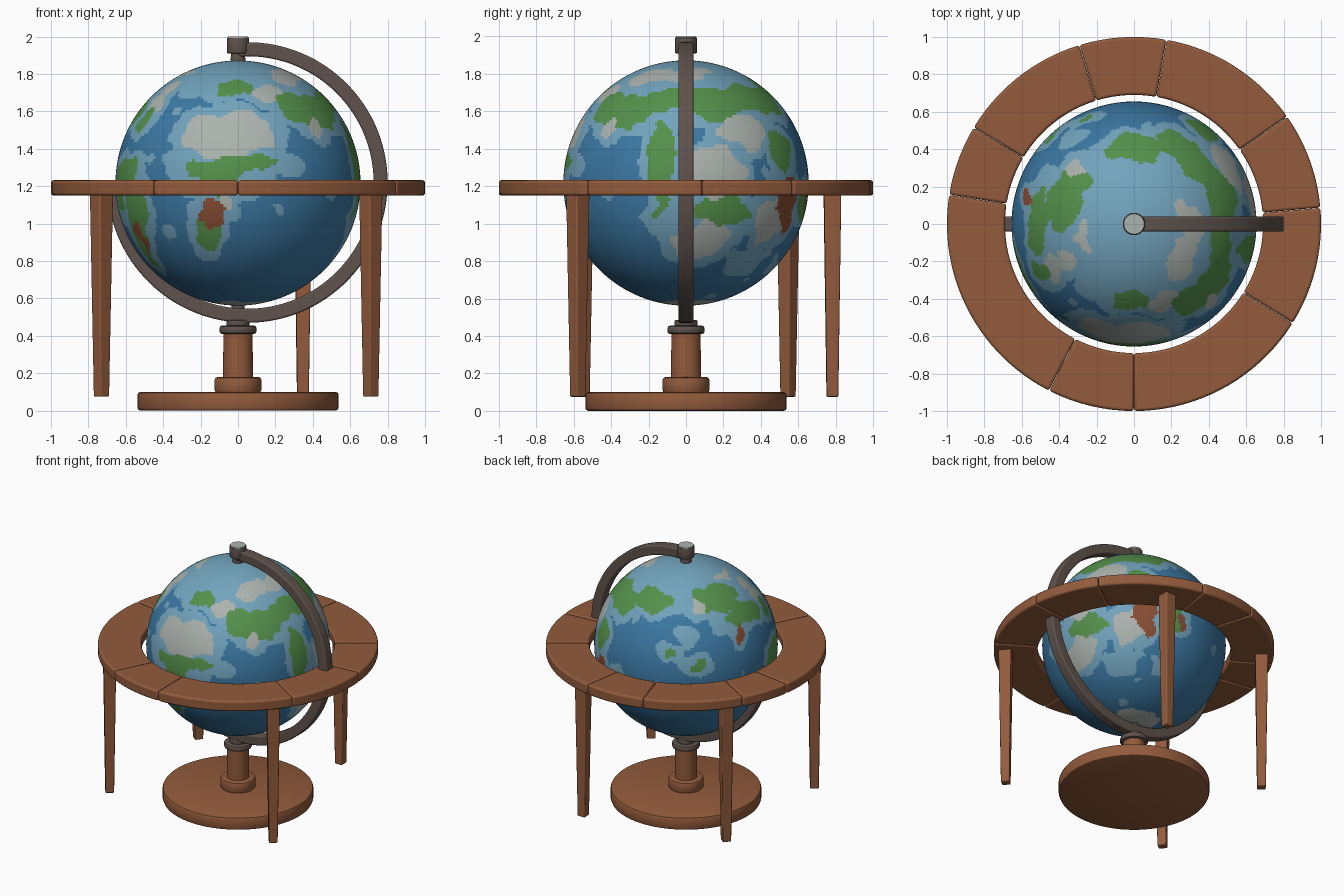
import bpy, bmesh, math
from mathutils import Vector, noise

if "Cube" in bpy.data.objects:
    bpy.data.objects.remove(bpy.data.objects["Cube"])


def material(name, rgb):
    m = bpy.data.materials.new(name)
    m.diffuse_color = (*rgb, 1)
    m.use_nodes = True
    m.node_tree.nodes["Principled BSDF"].inputs["Base Color"].default_value = m.diffuse_color
    return m


WOOD = material("wood", (0.29, 0.105, 0.045))
METAL = material("dark metal", (0.115, 0.085, 0.072))
DEEP = material("deep sea", (0.045, 0.19, 0.37))
SHALLOW = material("shallow sea", (0.17, 0.37, 0.51))
GREEN = material("green land", (0.09, 0.28, 0.07))
PALE = material("pale land", (0.41, 0.45, 0.42))
RUST = material("rust land", (0.25, 0.075, 0.035))


def finish(name, bm, mats, bevel=0):
    bmesh.ops.recalc_face_normals(bm, faces=bm.faces)
    me = bpy.data.meshes.new(name)
    bm.to_mesh(me)
    bm.free()
    for m in mats:
        me.materials.append(m)
    ob = bpy.data.objects.new(name, me)
    bpy.context.collection.objects.link(ob)
    if bevel:
        b = ob.modifiers.new("bevel", 'BEVEL')
        b.width, b.segments, b.limit_method = bevel, 3, 'ANGLE'
        b.angle_limit = math.radians(40)
    bpy.ops.object.select_all(action='DESELECT')
    bpy.context.view_layer.objects.active = ob
    ob.select_set(True)
    bpy.ops.object.shade_smooth_by_angle(angle=math.radians(35))
    return ob


def lathe(name, profile, mat, n=64):
    """Closed turned solid from (radius, z) pairs, bottom to top."""
    bm = bmesh.new()
    rings = [[bm.verts.new((r * math.cos(2 * math.pi * i / n),
                            r * math.sin(2 * math.pi * i / n), z))
              for i in range(n)] for r, z in profile]
    for a, b in zip(rings, rings[1:]):
        for i in range(n):
            j = (i + 1) % n
            bm.faces.new((a[i], a[j], b[j], b[i]))
    bm.faces.new(rings[0])
    bm.faces.new(rings[-1])
    return finish(name, bm, [mat])


def disc(r, z0, z1, e=0.012):
    """Profile of a disc with rounded edges."""
    k = e * 0.3
    return [(r - e, z0), (r - k, z0 + k), (r, z0 + e),
            (r, z1 - e), (r - k, z1 - k), (r - e, z1)]


def sector(name, r0, r1, z0, z1, a0, a1, mat, bevel):
    """Curved bar of rectangular section between two angles."""
    bm = bmesh.new()
    n = max(3, int((a1 - a0) / 3))
    rows = []
    for i in range(n + 1):
        a = math.radians(a0 + (a1 - a0) * i / n)
        rows.append([bm.verts.new((r * math.cos(a), r * math.sin(a), z))
                     for r, z in ((r0, z0), (r1, z0), (r1, z1), (r0, z1))])
    for a, b in zip(rows, rows[1:]):
        for i in range(4):
            j = (i + 1) % 4
            bm.faces.new((a[i], a[j], b[j], b[i]))
    bm.faces.new(rows[0])
    bm.faces.new(rows[-1])
    return finish(name, bm, [mat], bevel)


# Pedestal
lathe("base", disc(0.538, 0.0, 0.1, 0.016), WOOD, 96)
lathe("foot", disc(0.125, 0.095, 0.18, 0.015), WOOD)
lathe("stem", [(0.08, 0.17), (0.078, 0.42)], WOOD)
lathe("collar", disc(0.1, 0.41, 0.455, 0.015), METAL)
lathe("neck", disc(0.062, 0.45, 0.485, 0.008), METAL)

# Horizon ring of separate boards
joints = [5, 35, 80, 107, 149, 171, 243, 270, 328, 365]
for i, (a, b) in enumerate(zip(joints, joints[1:])):
    sector(f"ring_board_{i + 1}", 0.69, 1.0, 1.15, 1.232,
           a + 0.06, b - 0.06, WOOD, 0.014)

# Four tapered legs
for name, x, y, turn in (("front_left_leg", -0.73, -0.555, 38),
                         ("front_right_leg", 0.71, -0.578, 40),
                         ("back_right_leg", 0.347, 0.782, 2),
                         ("back_left_leg", -0.73, 0.545, 52)):
    bm = bmesh.new()
    bmesh.ops.create_cube(bm, size=1)
    for v in bm.verts:
        w = 0.092 if v.co.z > 0 else 0.062
        v.co = (v.co.x * w, v.co.y * w, 1.16 if v.co.z > 0 else 0.075)
    leg = finish(name, bm, [WOOD], 0.007)
    leg.location = (x, y, 0)
    leg.rotation_euler.z = math.radians(turn)

# Meridian arm, upper cap and pivot pins
arm = sector("meridian_arm", 0.675, 0.75, -0.04, 0.04, -179, 94, METAL, 0.01)
arm.rotation_euler.x = math.pi / 2
arm.location = (0.05, 0, 1.22)
lathe("cap", disc(0.06, 1.91, 1.994, 0.006), METAL, 32)
lathe("cap_top", [(0.056, 1.992), (0.054, 2.0)], PALE, 32)
lathe("top_pin", [(0.042, 1.85), (0.036, 1.92)], METAL, 32)
lathe("bottom_pin", [(0.036, 0.5), (0.036, 0.6)], METAL, 32)

# Globe: land patches as (longitude from front, latitude, half width, half height)
G, P, R = 2, 3, 4
LAND = {
    G: [(-3, 8, 21, 6), (-8, 0, 10, 5), (-16, -25, 7, 9), (-2, 51, 16, 6),
        (50, 38, 22, 10), (77, 43, 20, 8), (107, 40, 22, 9), (141, 43, 24, 9),
        (180, 50, 20, 9)],
    P: [(-6, 25, 23, 11), (-8, -8, 4, 5), (25, 47, 13, 5), (43, 28, 6, 5),
        (52, 60, 22, 6), (90, 62, 24, 5), (-62, 50, 9, 6), (-64, 40, 8, 5),
        (120, 25, 14, 8), (104, 4, 13, 13), (98, -29, 15, 9),
        (135, -18, 8, 12), (-130, 49, 10, 4), (-75, 64, 20, 3)],
    R: [(-14, -15, 5, 8), (-59, -25, 4, 9), (147, -10, 7, 14),
        (-103, 27, 4, 4), (172, -10, 4, 5)],
}
LAND[G] += [(78, 14, 6, 17), (77, -8, 4, 9), (108, -14, 17, 8),
            (143, 16, 8, 10), (165, -8, 8, 8), (-113, 52, 26, 9),
            (-95, 37, 18, 8), (-64, 31, 6, 4), (-155, 19, 4, 3),
            (-137, 12, 5, 3), (-70, 4, 12, 9), (-58, -13, 10, 13),
            (-76, -5, 6, 10), (-63, -30, 6, 11)]
PATCHES = [(c, *p) for c, ps in LAND.items() for p in ps]


def globe_colour(p):
    q = (p + 0.09 * noise.noise_vector(p * 4)
         + 0.05 * noise.noise_vector(p * 9)).normalized()
    lat = math.degrees(math.asin(q.z))
    lon = math.degrees(math.atan2(q.x, -q.y))
    if lat < -75:
        return P
    best, colour, shore = -9, 0, -99
    for c, a, b, w, h in PATCHES:
        dx = (lon - a + 180) % 360 - 180
        s = 1 - math.hypot(dx / w, (lat - b) / h)
        shore = max(shore, s * min(w, h))
        s += 0.25 if c == R and s > 0 else 0
        if s > best:
            best, colour = s, c
    if best > 0:
        return colour
    if shore > -4.5 or lat > 47 or (abs(lon - 128) < 12 and abs(lat + 42) < 7):
        return 1
    # scattered shallows in open sea
    return 1 if noise.noise(p * 5 + Vector((3, 7, 1))) > 0.52 else 0


bm = bmesh.new()
bmesh.ops.create_uvsphere(bm, u_segments=256, v_segments=128, radius=0.655)
for f in bm.faces:
    f.material_index = globe_colour(f.calc_center_median().normalized())
globe = finish("globe", bm, [DEEP, SHALLOW, GREEN, PALE, RUST])
globe.location.z = 1.217
